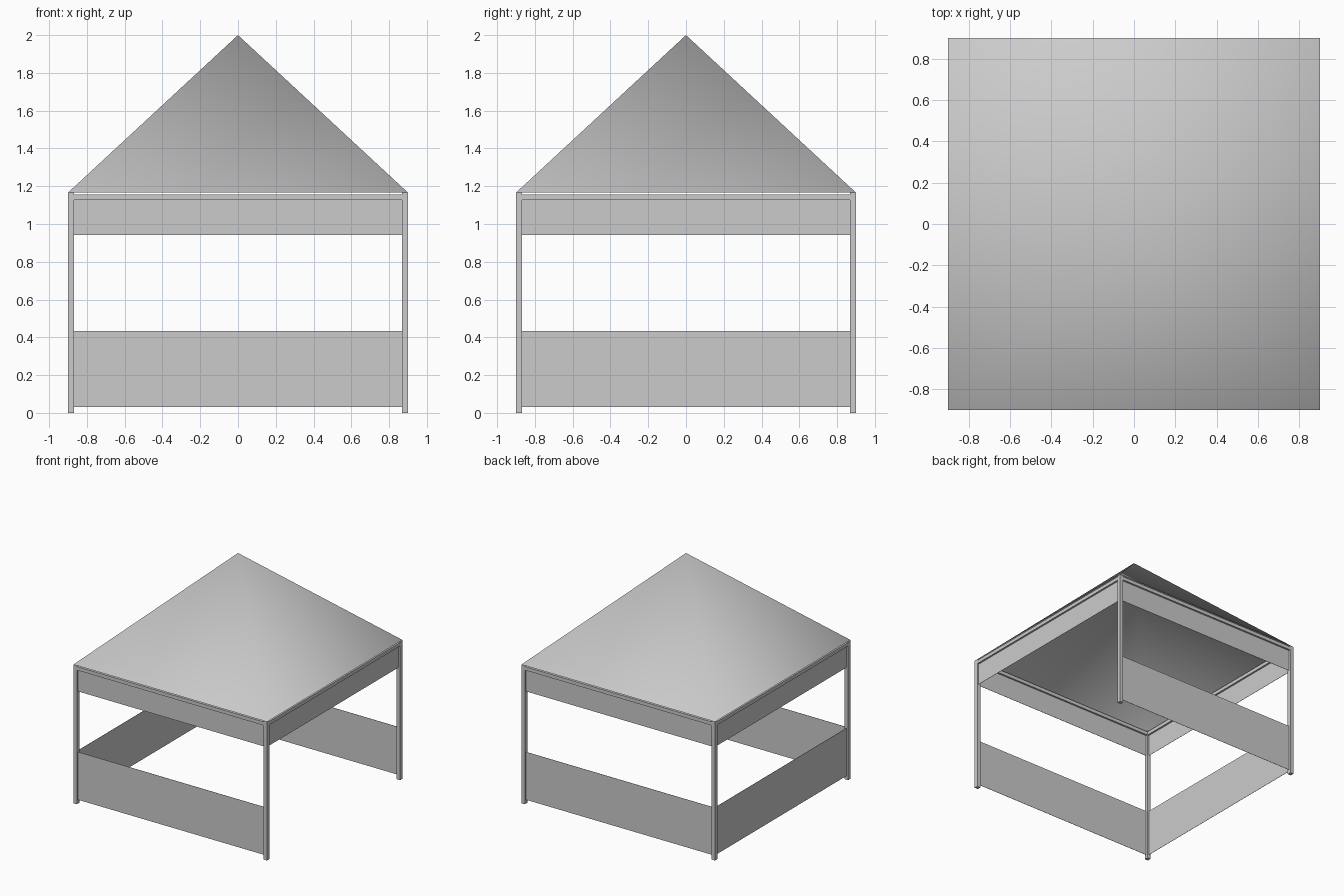
import bpy
import bmesh
from math import radians
from mathutils import Matrix

old = bpy.data.objects.get("Cube")
if old:
    bpy.data.objects.remove(old, do_unlink=True)

HALF = 0.9          # half width of the pavilion
POST = 0.032        # post and rail thickness
EAVE = 1.166        # height of the eaves
MID = HALF - POST / 2
SPAN = HALF - POST  # half the clear width between posts

grey = bpy.data.materials.new("light grey")
grey.use_nodes = True
colour = (0.6, 0.6, 0.6, 1)
grey.diffuse_color = colour
grey.node_tree.nodes["Principled BSDF"].inputs["Base Color"].default_value = colour


def finish(name, bm):
    mesh = bpy.data.meshes.new(name)
    bm.to_mesh(mesh)
    bm.free()
    mesh.materials.append(grey)
    obj = bpy.data.objects.new(name, mesh)
    bpy.context.collection.objects.link(obj)
    return obj


def box(name, centre, size, turn=0):
    """Box turned about the vertical axis through the origin."""
    bm = bmesh.new()
    place = (Matrix.Rotation(radians(turn), 4, 'Z') @ Matrix.Translation(centre)
             @ Matrix.Diagonal((*size, 1)))
    bmesh.ops.create_cube(bm, size=1, matrix=place)
    return finish(name, bm)


def panel(name, bottom, top, turn):
    """Thin sheet set in the middle of the posts."""
    return box(name, (0, -MID, (bottom + top) / 2),
               (2 * SPAN, 0.002, top - bottom), turn)


# Corner posts, top rails and cloth valances on all four sides
sides = {"front": 0, "left": 90, "back": 180, "right": 270}
for side, turn in sides.items():
    box(side + "_corner_post", (MID, -MID, EAVE / 2), (POST, POST, EAVE), turn)
    box(side + "_top_rail", (0, -MID, 1.142), (2 * SPAN, POST, 0.03), turn)
    panel(side + "_valance", 0.943, 1.13, turn)
    # The left side is the open entrance
    if side != "left":
        panel(side + "_lower_wall", 0.032, 0.434, turn)

# Open-bottomed pyramid roof with soft shading
bm = bmesh.new()
corners = [bm.verts.new((x * HALF, y * HALF, EAVE))
           for x, y in ((-1, -1), (1, -1), (1, 1), (-1, 1))]
apex = bm.verts.new((0, 0, 2))
for i, corner in enumerate(corners):
    face = bm.faces.new((corner, corners[(i + 1) % 4], apex))
    face.smooth = True
finish("roof_canopy", bm)
